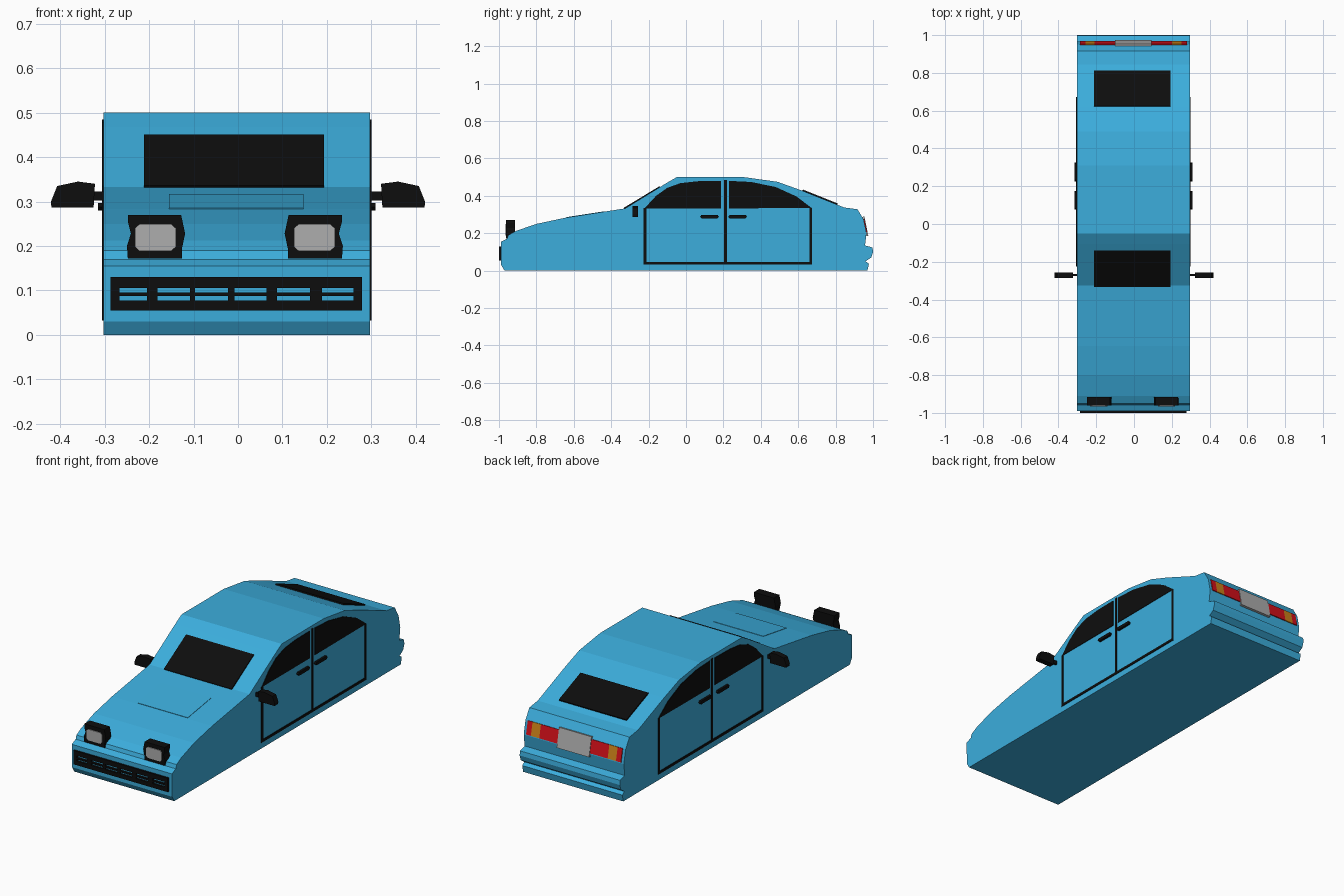
import bpy, bmesh

if "Cube" in bpy.data.objects:
    bpy.data.objects.remove(bpy.data.objects["Cube"])

CX = -0.003          # centre line of the body shell
HALF = 0.30          # half width of the body shell


def material(name, r, g, b):
    m = bpy.data.materials.new(name)
    m.diffuse_color = (r, g, b, 1)
    m.use_nodes = True
    m.node_tree.nodes["Principled BSDF"].inputs["Base Color"].default_value = m.diffuse_color
    return m


BLUE = material("paint_blue", 0.045, 0.42, 0.72)
BLACK = material("trim_black", 0.004, 0.004, 0.004)
RED = material("lamp_red", 0.65, 0.005, 0.01)
AMBER = material("lamp_amber", 0.6, 0.22, 0.01)
GREY = material("lens_grey", 0.42, 0.42, 0.42)


def prisms(name, mat, parts):
    """One object from (axis, outline, start, end) extrusions; outline is YZ for 'x', XZ for 'y'."""
    bm = bmesh.new()
    for axis, pts, a, b in parts:
        def put(p, d):
            return bm.verts.new((d, p[0], p[1]) if axis == 'x' else (p[0], d, p[1]))
        r1, r2 = [put(p, a) for p in pts], [put(p, b) for p in pts]
        bm.faces.new(r1)
        bm.faces.new(r2[::-1])
        n = len(pts)
        for i in range(n):
            j = (i + 1) % n
            bm.faces.new((r1[i], r2[i], r2[j], r1[j]))
    bmesh.ops.recalc_face_normals(bm, faces=bm.faces)
    me = bpy.data.meshes.new(name)
    bm.to_mesh(me)
    bm.free()
    me.materials.append(mat)
    ob = bpy.data.objects.new(name, me)
    bpy.context.collection.objects.link(ob)
    return ob


def rect(u0, u1, v0, v1):
    return [(u0, v0), (u1, v0), (u1, v1), (u0, v1)]


def slab(p, q, t, sink=0.006):
    """Thin sloped strip from p to q in YZ, thickness t outward."""
    (y0, z0), (y1, z1) = p, q
    L = ((y1 - y0) ** 2 + (z1 - z0) ** 2) ** 0.5
    ny, nz = -(z1 - z0) / L, (y1 - y0) / L
    return [(y0 - ny * sink, z0 - nz * sink), (y1 - ny * sink, z1 - nz * sink),
            (y1 + ny * t, z1 + nz * t), (y0 + ny * t, z0 + nz * t)]


# Body shell: side profile extruded across the width
profile = [(-0.97, 0), (-0.988, 0.03), (-0.99, 0.155), (-0.957, 0.17), (-0.95, 0.19),
           (-0.91, 0.212), (-0.80, 0.25), (-0.645, 0.283), (-0.325, 0.333), (-0.105, 0.468),
           (-0.05, 0.50), (0.31, 0.50), (0.49, 0.475), (0.62, 0.428), (0.845, 0.338),
           (0.917, 0.328), (0.95, 0.273), (0.965, 0.20), (0.957, 0.135), (0.997, 0.124),
           (1.0, 0.10), (0.99, 0.07), (0.96, 0.05), (0.978, 0.037), (0.97, 0)]
prisms("body", BLUE, [('x', profile, CX - HALF, CX + HALF)])

# Hood bulge, windscreen and rear window
prisms("hood_panel", BLUE, [('x', slab((-0.64, 0.284), (-0.44, 0.315), 0.002), -0.155, 0.147)])
prisms("windscreen", BLACK, [('x', slab((-0.33, 0.332), (-0.139, 0.447), 0.005), -0.212, 0.194)])
prisms("rear_window", BLACK, [('x', slab((0.623, 0.427), (0.81, 0.352), 0.007), -0.212, 0.194)])

# Front grille: three rails joined by posts, leaving twelve slots
G0, G1 = -0.287, 0.279
slots = [(-0.267, -0.205), (-0.181, -0.108), (-0.097, -0.023),
         (-0.008, 0.064), (0.088, 0.162), (0.189, 0.26)]
bars = [('y', rect(G0, G1, a, b), -1.0, -0.985)
        for a, b in ((0.055, 0.077), (0.087, 0.095), (0.106, 0.13))]
edges = [G0] + [e for s in slots for e in s] + [G1]
for a, b in zip(edges[::2], edges[1::2]):
    for z0, z1 in ((0.077, 0.087), (0.095, 0.106)):
        bars.append(('y', rect(a, b, z0, z1), -1.0, -0.985))
prisms("grille", BLACK, bars)

# Pop-up headlights
housing = [(-0.06, 0.172), (0.062, 0.172), (0.064, 0.20), (0.055, 0.228), (0.062, 0.255),
           (0.062, 0.27), (-0.058, 0.27), (-0.067, 0.228), (-0.06, 0.195)]
lens = [(-0.046, 0.198), (-0.036, 0.189), (0.036, 0.189), (0.046, 0.198),
        (0.046, 0.24), (0.036, 0.249), (-0.036, 0.249), (-0.046, 0.24)]
for side, s in (("left", -1), ("right", 1)):
    c = -0.007 + s * 0.179
    prisms(side + "_headlight_housing", BLACK,
           [('y', [(c + s * x, z) for x, z in housing], -0.962, -0.915)])
    prisms(side + "_headlight_lens", GREY,
           [('y', [(c + x, z) for x, z in lens], -0.966, -0.955)])

# Tail lamps and number plate on the sloped rear panel
lamp = slab((0.9495, 0.275), (0.9645, 0.205), 0.004)
plate = slab((0.946, 0.288), (0.967, 0.185), 0.008, 0.012)
red, amber = [], []
for s in (-1, 1):
    for lst, a, b in ((red, 0.255, 0.284), (amber, 0.205, 0.255), (red, 0.09, 0.205)):
        lst.append(('x', lamp, CX + s * a, CX + s * b))
prisms("tail_lamps_red", RED, red)
prisms("tail_lamps_amber", AMBER, amber)
prisms("blank_plate", GREY, [('x', plate, CX - 0.098, CX + 0.096)])

# Doors: windows, seam lines, handles and wing mirrors on each side
front_glass = [(-0.222, 0.333), (-0.16, 0.40), (-0.10, 0.443), (-0.03, 0.468),
               (0.06, 0.478), (0.188, 0.48), (0.188, 0.333)]
rear_glass = [(0.23, 0.333), (0.23, 0.48), (0.35, 0.474), (0.48, 0.447),
              (0.59, 0.397), (0.672, 0.335)]
seams = [rect(-0.226, -0.212, 0.032, 0.335), rect(0.204, 0.219, 0.046, 0.485),
         rect(0.659, 0.673, 0.032, 0.335), rect(-0.212, 0.659, 0.032, 0.046)]
handle_y = [(0.076, 0.176), (0.226, 0.326)]
mirror = [(0.325, 0.287), (0.42, 0.287), (0.421, 0.30), (0.407, 0.335),
          (0.36, 0.345), (0.322, 0.34)]
for side, s in (("left", -1), ("right", 1)):
    x0, x1 = CX + s * (HALF - 0.006), CX + s * (HALF + 0.003)
    prisms(side + "_door_windows", BLACK, [('x', g, x0, x1) for g in (front_glass, rear_glass)])
    prisms(side + "_door_seams", BLACK, [('x', g, x0, x1) for g in seams])
    prisms(side + "_door_handles", BLACK,
           [('x', [(a, 0.288), (a + 0.008, 0.28), (b - 0.008, 0.28), (b, 0.288),
                   (b - 0.006, 0.297), (a + 0.006, 0.297)], x0, CX + s * (HALF + 0.012))
            for a, b in handle_y])
    prisms(side + "_wing_mirror", BLACK,
           [('y', [(s * x, z) for x, z in mirror], -0.287, -0.256),
            ('y', [(s * x, z) for x, z in rect(0.285, 0.33, 0.302, 0.323)], -0.276, -0.266)])
